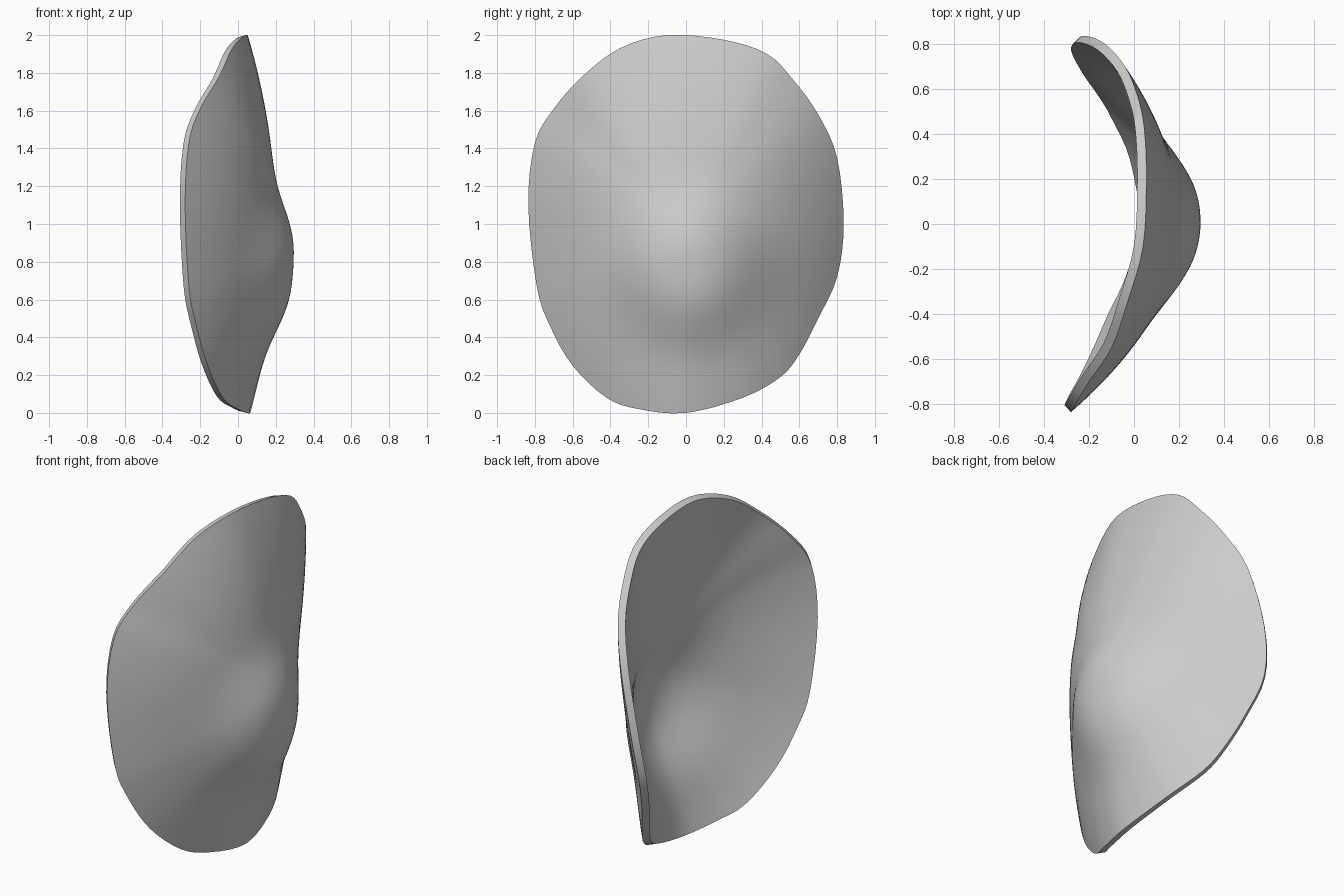
import bpy, bmesh, math
from mathutils import Vector

if "Cube" in bpy.data.objects:
    bpy.data.objects.remove(bpy.data.objects["Cube"])

RINGS = 28
STEPS = 4
THICKNESS = 0.042
CENTRE = Vector((0.2, 0.0, 1.0))

# Outer rim, as x, y, z
RIM = [Vector(p) for p in (
    (.04, -.1, 2), (.055, .2, 1.975), (.045, .43, 1.9), (.015, .57, 1.76),
    (-.04, .7, 1.58), (-.13, .8, 1.35), (-.22, .835, 1), (-.25, .8, .72),
    (-.2, .7, .5), (-.13, .6, .31), (-.07, .5, .19), (.02, .3, .08),
    (.065, 0, 0), (0, -.25, .02), (-.08, -.42, .08), (-.16, -.6, .25),
    (-.22, -.72, .46), (-.26, -.79, .67), (-.28, -.835, 1.1),
    (-.26, -.8, 1.43), (-.2, -.7, 1.61), (-.1, -.55, 1.78), (-.03, -.35, 1.93))]


def smooth_loop(points, steps):
    """Closed Catmull-Rom curve through the points."""
    loop = []
    n = len(points)
    for i in range(n):
        a, b, c, d = (points[(i + k) % n] for k in (-1, 0, 1, 2))
        for s in range(steps):
            t = s / steps
            loop.append(0.5 * (2 * b + (c - a) * t
                               + (2 * a - 5 * b + 4 * c - d) * t ** 2
                               + (3 * b - a - 3 * c + d) * t ** 3))
    return loop


def bulge(y, z):
    """Rounded swelling on the lower half."""
    return 0.1 * math.exp(-(math.hypot(y - 0.02, z - 0.76) / 0.36) ** 3)


def shell_point(rim, r):
    p = CENTRE.lerp(rim, r)
    p.x = CENTRE.x + (rim.x - CENTRE.x) * r ** 2
    p.x += bulge(p.y, p.z)
    return p


def make_material(name, colour):
    mat = bpy.data.materials.new(name)
    mat.use_nodes = True
    mat.diffuse_color = colour
    mat.node_tree.nodes["Principled BSDF"].inputs["Base Color"].default_value = colour
    return mat


# Curved shell: concentric rings from the centre out to the rim
bm = bmesh.new()
rim = smooth_loop(RIM, STEPS)
count = len(rim)
hub = bm.verts.new(shell_point(rim[0], 0))
rings = [[bm.verts.new(shell_point(p, k / RINGS)) for p in rim]
         for k in range(1, RINGS + 1)]
for i in range(count):
    j = (i + 1) % count
    bm.faces.new((hub, rings[0][i], rings[0][j]))
    for inner, outer in zip(rings, rings[1:]):
        bm.faces.new((inner[i], outer[i], outer[j], inner[j]))
bmesh.ops.recalc_face_normals(bm, faces=bm.faces)
if sum(f.normal.x for f in bm.faces) < 0:
    bmesh.ops.reverse_faces(bm, faces=bm.faces)

mesh = bpy.data.meshes.new("curved_shell")
bm.to_mesh(mesh)
bm.free()
shell = bpy.data.objects.new("curved_shell", mesh)
bpy.context.collection.objects.link(shell)
mesh.materials.append(make_material("plain grey", (0.6, 0.6, 0.6, 1)))

# Wall thickness, inward from the outer face
solid = shell.modifiers.new("wall", 'SOLIDIFY')
solid.thickness = THICKNESS
solid.offset = -1

bpy.ops.object.select_all(action='DESELECT')
shell.select_set(True)
bpy.context.view_layer.objects.active = shell
bpy.ops.object.modifier_apply(modifier="wall")
bpy.ops.object.shade_smooth_by_angle(angle=math.radians(40))
